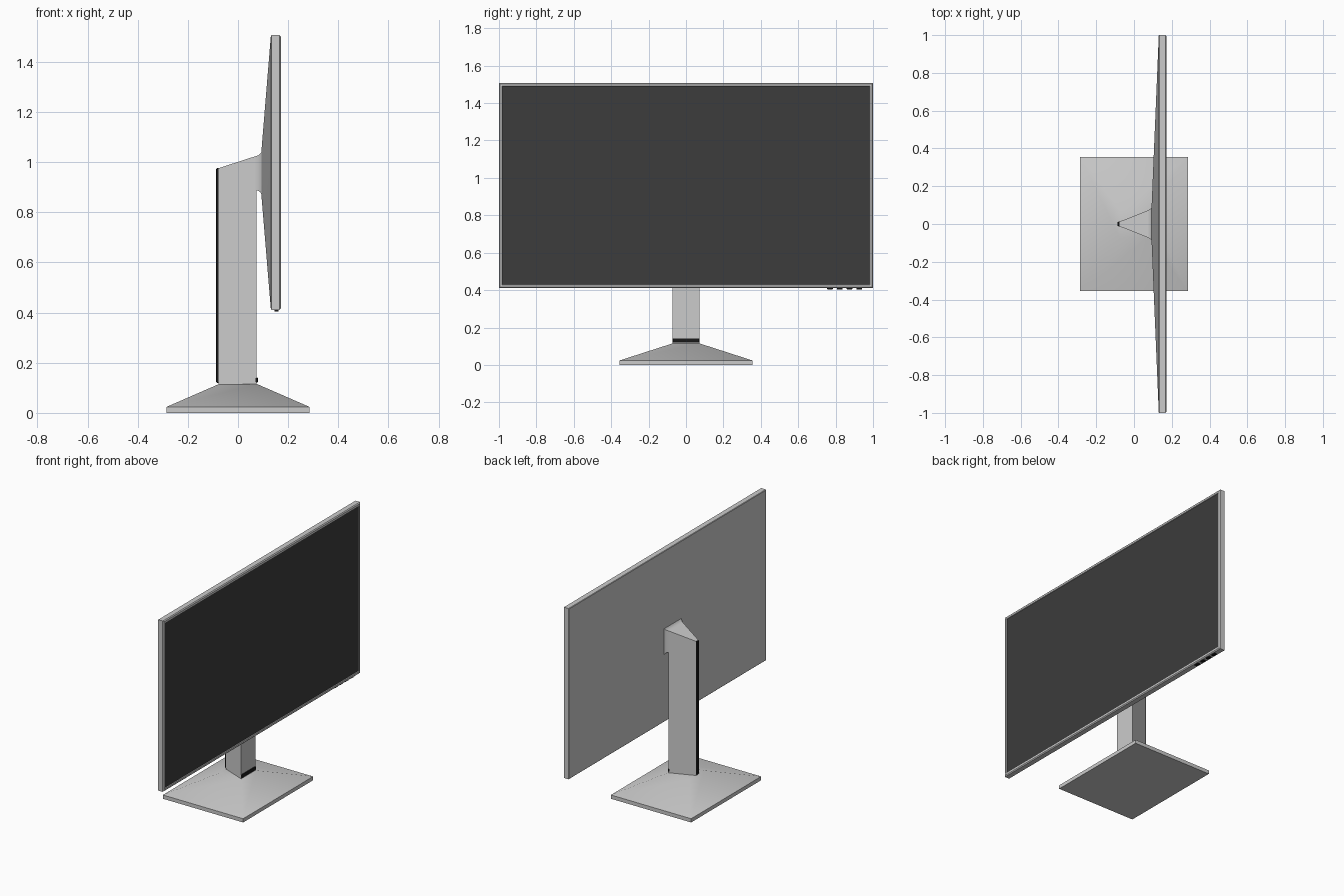
import bpy, bmesh, math

if "Cube" in bpy.data.objects:
    bpy.data.objects.remove(bpy.data.objects["Cube"])

def material(name, v):
    m = bpy.data.materials.new(name)
    m.diffuse_color = (v, v, v, 1)
    m.use_nodes = True
    m.node_tree.nodes["Principled BSDF"].inputs["Base Color"].default_value = m.diffuse_color
    return m

def loft(name, rings, mat=None, smooth=True):
    """Skin a list of four-point rings and cap both ends."""
    bm = bmesh.new()
    loops = [[bm.verts.new(p) for p in r] for r in rings]
    n = len(loops[0])
    for a, b in zip(loops, loops[1:]):
        for i in range(n):
            j = (i + 1) % n
            bm.faces.new((a[i], a[j], b[j], b[i]))
    bm.faces.new(loops[0])
    bm.faces.new(loops[-1])
    bmesh.ops.recalc_face_normals(bm, faces=bm.faces)
    me = bpy.data.meshes.new(name)
    bm.to_mesh(me)
    bm.free()
    ob = bpy.data.objects.new(name, me)
    bpy.context.collection.objects.link(ob)
    if mat:
        me.materials.append(mat)
    if smooth:
        bpy.ops.object.select_all(action='DESELECT')
        ob.select_set(True)
        bpy.context.view_layer.objects.active = ob
        bpy.ops.object.shade_smooth_by_angle(angle=math.radians(30))
    return ob

def ring_x(x, hy, z0, z1):
    return [(x, -hy, z0), (x, hy, z0), (x, hy, z1), (x, -hy, z1)]

def ring_z(z, hx, hy):
    return [(-hx, -hy, z), (hx, -hy, z), (hx, hy, z), (-hx, hy, z)]

def box(name, x0, x1, y0, y1, z0, z1, mat=None, bevel=0):
    ob = loft(name, [[(x, y0, z0), (x, y1, z0), (x, y1, z1), (x, y0, z1)]
                     for x in (x0, x1)], mat, False)
    if bevel:
        b = ob.modifiers.new("bevel", 'BEVEL')
        b.width, b.segments = bevel, 2
    return ob

black = material("black_trim", 0.01)
dark = material("screen_dark", 0.045)

# Base: flat plate with a sloping pyramid top
loft("base", [ring_z(0, 0.285, 0.355), ring_z(0.024, 0.285, 0.355),
              ring_z(0.115, 0.076, 0.072)])

# Column: tapered section, top sloping up towards the screen
def column_ring(z_back, z_front):
    return [(-0.078, -0.012, z_back), (0.073, -0.072, z_front),
            (0.073, 0.072, z_front), (-0.078, 0.012, z_back)]
loft("column", [column_ring(0.11, 0.11), column_ring(0.976, 1.025)])

# Neck: flares from the column to the back of the panel
loft("neck", [ring_x(0.07, 0.071, 0.887, 1.024), ring_x(0.082, 0.077, 0.886, 1.028),
              ring_x(0.089, 0.083, 0.88, 1.034), ring_x(0.096, 0.092, 0.868, 1.044)])

# Black trims on the column
box("column_back_strip", -0.087, -0.074, -0.012, 0.012, 0.12, 0.976, black, 0.004)
box("column_front_band", 0.068, 0.079, -0.072, 0.072, 0.12, 0.142, black, 0.004)

# Panel housing: tapered back, straight rim, bevelled bezel, recessed front
ZB, ZT = 0.411, 1.507
def rim(x, inset):
    return ring_x(x, 1 - inset, ZB + inset, ZT - inset)
loft("panel_housing", [ring_x(0.093, 0.088, 0.873, 1.04), rim(0.131, 0.003),
                       rim(0.134, 0), rim(0.166, 0), rim(0.171, 0.006),
                       rim(0.171, 0.017), rim(0.166, 0.020)])

# Screen
box("screen", 0.16, 0.1675, -0.98, 0.98, ZB + 0.02, ZT - 0.019, dark)

# Control buttons under the bezel
for i in range(4):
    y = 0.77 + i * 0.052
    box(f"button_{i + 1}", 0.145, 0.162, y - 0.015, y + 0.015, 0.404, 0.415, black, 0.002)
